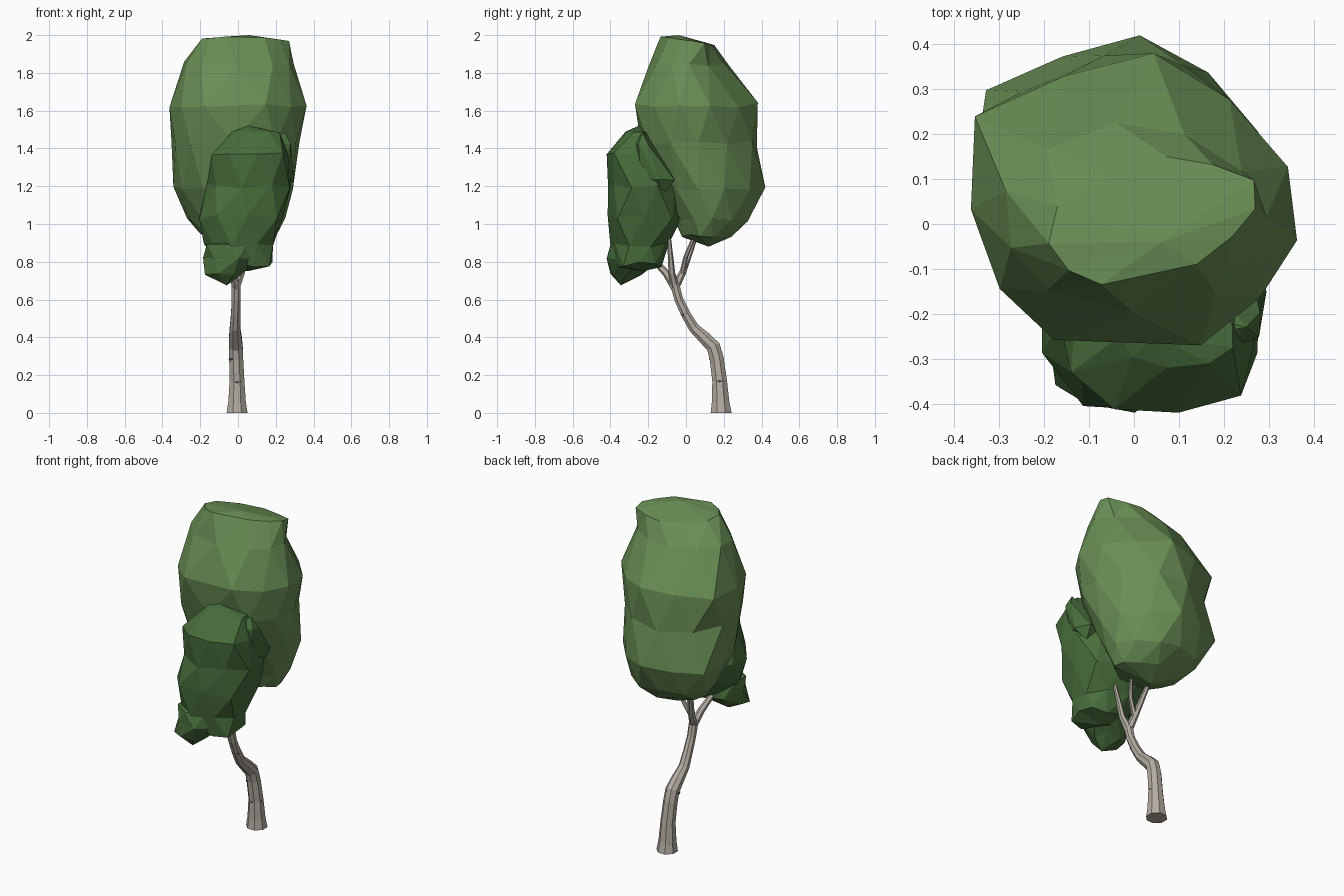
import bpy, bmesh, math, random
from mathutils import Vector

if "Cube" in bpy.data.objects:
    bpy.data.objects.remove(bpy.data.objects["Cube"])

random.seed(4)


def material(name, rgb):
    m = bpy.data.materials.new(name)
    m.diffuse_color = (*rgb, 1)
    m.use_nodes = True
    m.node_tree.nodes["Principled BSDF"].inputs["Base Color"].default_value = m.diffuse_color
    return m


bark = material("bark", (0.46, 0.42, 0.37))
dark = material("bark_dark", (0.03, 0.03, 0.03))
light_leaf = material("leaf_light", (0.14, 0.27, 0.09))
dark_leaf = material("leaf_dark", (0.065, 0.155, 0.045))


def finish(name, bm, mat):
    bmesh.ops.recalc_face_normals(bm, faces=bm.faces)
    me = bpy.data.meshes.new(name)
    bm.to_mesh(me)
    bm.free()
    me.materials.append(mat)
    ob = bpy.data.objects.new(name, me)
    bpy.context.collection.objects.link(ob)
    return ob


def tube(name, path, sides, mat):
    """Tapered limb through (x, y, z, radius) points."""
    bm = bmesh.new()
    pts = [Vector(p[:3]) for p in path]
    rings = []
    for i, p in enumerate(pts):
        t = (pts[min(i + 1, len(pts) - 1)] - pts[max(i - 1, 0)]).normalized()
        if p.z == 0:
            t = Vector((0, 0, 1))
        v = t.cross(Vector((1, 0, 0))).normalized()
        u = v.cross(t)
        r = path[i][3]
        rings.append([bm.verts.new(p + r * (u * math.cos(a) + v * math.sin(a)))
                      for a in (math.tau * (k + 0.5) / sides for k in range(sides))])
    for a, b in zip(rings, rings[1:]):
        for k in range(sides):
            j = (k + 1) % sides
            bm.faces.new((a[k], a[j], b[j], b[k]))
    bm.faces.new(rings[0])
    bm.faces.new(rings[-1])
    return finish(name, bm, mat)


def spread(vals, lo, hi):
    a, b = min(vals), max(vals)
    return [lo + (v - a) / (b - a) * (hi - lo) for v in vals]


def rounded_plan(sides, power):
    """Superellipse outline with the given number of corners."""
    plan = []
    for k in range(sides):
        c, s = math.cos(math.tau * k / sides), math.sin(math.tau * k / sides)
        r = (abs(c) ** power + abs(s) ** power) ** (-1 / power)
        plan.append((c * r, s * r))
    return plan


def clump(name, levels, plan, jitter, bottom, top, mat, tilt=0):
    """Faceted foliage: staggered plan rings fitted to (z, x0, x1, y0, y1);
    tilt lowers the back of the last ring."""
    bm = bmesh.new()
    n = len(plan)
    rings = []
    for i, (z, x0, x1, y0, y1) in enumerate(levels):
        last = i == len(levels) - 1
        xs, ys = [], []
        for k in range(n):
            p, q = Vector(plan[k]), Vector(plan[(k + 1) % n])
            if i % 2:
                p = (p + q) * 0.53
            p *= random.uniform(0.97, 1.03)
            xs.append(p.x)
            ys.append(p.y + (0.4 * p.x if last and tilt else 0))
        rings.append([bm.verts.new((x, y, z + random.uniform(-jitter, jitter) * (0.4 if last else 1)
                                    - (tilt * (y - y0) if last else 0)))
                      for x, y in zip(spread(xs, x0, x1), spread(ys, y0, y1))])
    for i, (a, b) in enumerate(zip(rings, rings[1:])):
        for k in range(n):
            j = (k + 1) % n
            if i % 2 == 0:
                bm.faces.new((a[k], a[j], b[k]))
                bm.faces.new((a[j], b[j], b[k]))
            else:
                bm.faces.new((a[k], b[j], b[k]))
                bm.faces.new((a[k], a[j], b[j]))
    for ring, tip in ((rings[0], bottom), (rings[-1], top)):
        c = bm.verts.new(tip)
        for k in range(n):
            bm.faces.new((ring[k], ring[(k + 1) % n], c))
    return finish(name, bm, mat)


# Curved trunk
tube("trunk", [(-0.005, 0.186, 0, 0.060), (-0.005, 0.183, 0.06, 0.050),
               (-0.005, 0.178, 0.17, 0.042), (-0.010, 0.162, 0.29, 0.040),
               (-0.012, 0.145, 0.350, 0.040), (-0.014, 0.095, 0.400, 0.036),
               (-0.016, 0.042, 0.45, 0.030), (-0.012, 0.000, 0.52, 0.027),
               (-0.010, -0.038, 0.60, 0.025), (-0.010, -0.062, 0.69, 0.026)], 8, bark)

# Branches fanning out of the trunk top
fork = (-0.01, -0.058, 0.665, 0.023)
branches = {
    "front_branch": [fork, (-0.03, -0.105, 0.74, 0.020), (-0.06, -0.19, 0.83, 0.015)],
    "right_branch": [fork, (0.02, -0.075, 0.74, 0.018), (0.06, -0.09, 0.93, 0.010)],
    "back_branch": [fork, (-0.025, -0.015, 0.75, 0.018), (-0.07, 0.06, 0.96, 0.012)],
    "back_twig": [(-0.02, -0.02, 0.74, 0.015), (0.025, 0.0, 0.83, 0.012), (0.06, 0.05, 0.95, 0.009)],
}
for name, path in branches.items():
    tube(name, path, 6, bark)

# Dark slits in the bark: centre, radius, direction round the trunk
for i, (x, y, z, r, deg) in enumerate([
        (-0.005, 0.178, 0.165, 0.042, -90), (-0.005, 0.178, 0.17, 0.042, 0),
        (-0.010, 0.160, 0.285, 0.041, -135), (-0.005, 0.18, 0.06, 0.051, 135),
        (-0.012, 0.140, 0.34, 0.041, 180), (-0.012, -0.005, 0.52, 0.026, 0)]):
    a = math.radians(deg)
    out, side = Vector((math.cos(a), math.sin(a), 0)), Vector((-math.sin(a), math.cos(a), 0))
    c = Vector((x, y, z)) + out * r
    bm = bmesh.new()
    bm.faces.new([bm.verts.new(p) for p in (c - side * 0.02 - out * 0.004, c + Vector((0, 0, -0.009)),
                                            c + side * 0.02 - out * 0.004, c + Vector((0, 0, 0.006)))])
    finish(f"bark_slit_{i}", bm, dark)

# Main crown, an uneven plan that is fuller at the back left
crown_plan = [(1, -0.28), (0.95, 0.22), (0.58, 0.67), (0.12, 1), (-0.43, 0.83), (-0.94, 0.54),
              (-1, -0.07), (-0.84, -0.62), (-0.5, -0.97), (0.41, -1), (0.75, -0.65)]
clump("main_crown", [
    (0.94, -0.20, 0.20, -0.02, 0.24), (1.02, -0.27, 0.25, -0.06, 0.335),
    (1.19, -0.342, 0.29, -0.14, 0.42), (1.42, -0.352, 0.325, -0.24, 0.375),
    (1.63, -0.363, 0.363, -0.27, 0.38), (1.85, -0.285, 0.295, -0.195, 0.225),
    (1.99, -0.19, 0.27, -0.135, 0.15)],
    crown_plan, 0.014, (-0.02, 0.12, 0.88), (0.06, -0.04, 2.0), light_leaf, tilt=0.14)

# Lower front crown
clump("front_crown", [
    (0.785, -0.06, 0.182, -0.36, -0.13), (0.89, -0.18, 0.185, -0.40, -0.09),
    (1.04, -0.205, 0.24, -0.415, -0.02), (1.20, -0.165, 0.28, -0.412, -0.03),
    (1.37, -0.14, 0.265, -0.42, -0.13), (1.485, -0.03, 0.22, -0.32, -0.18)],
    rounded_plan(9, 3), 0.014, (0.05, -0.23, 0.75), (0.05, -0.25, 1.52), dark_leaf)

# Hanging tuft under the front crown, and a tip on its right shoulder
clump("hanging_tuft", [
    (0.735, -0.175, 0.01, -0.40, -0.24), (0.81, -0.185, 0.10, -0.42, -0.15),
    (0.89, -0.165, 0.09, -0.40, -0.17)],
    rounded_plan(7, 2.4), 0.012, (-0.06, -0.345, 0.675), (-0.04, -0.3, 0.94), dark_leaf)
clump("shoulder_tip", [
    (1.24, 0.12, 0.295, -0.24, -0.06), (1.42, 0.12, 0.28, -0.28, -0.17)],
    rounded_plan(6, 2.4), 0.012, (0.24, -0.12, 1.16), (0.25, -0.23, 1.485), dark_leaf)
